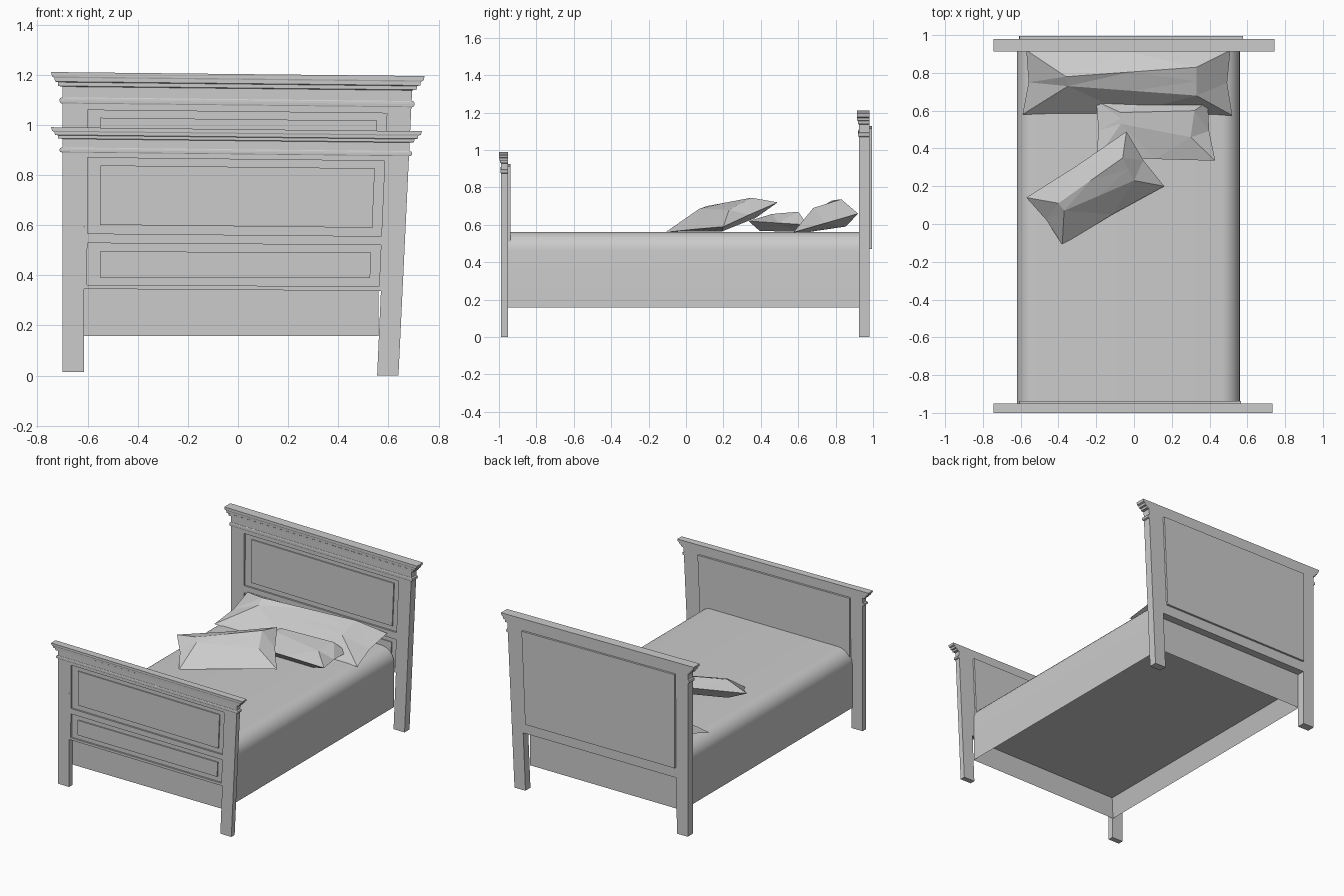
import bpy, bmesh
from mathutils import Vector

cube = bpy.data.objects.get("Cube")
if cube:
    bpy.data.objects.remove(cube, do_unlink=True)

# One plain grey for everything
grey = bpy.data.materials.new("plain grey")
grey.use_nodes = True
GREY = (0.6, 0.6, 0.6, 1)
grey.diffuse_color = GREY
grey.node_tree.nodes["Principled BSDF"].inputs["Base Color"].default_value = GREY


def finish(name, bm):
    bmesh.ops.recalc_face_normals(bm, faces=bm.faces)
    mesh = bpy.data.meshes.new(name)
    bm.to_mesh(mesh)
    bm.free()
    mesh.materials.append(grey)
    obj = bpy.data.objects.new(name, mesh)
    bpy.context.collection.objects.link(obj)
    return obj


def loft(bm, rings):
    """Join equal rings of points into a closed skin."""
    loops = [[bm.verts.new(p) for p in ring] for ring in rings]
    n = len(loops[0])
    for a, b in zip(loops, loops[1:]):
        for i in range(n):
            j = (i + 1) % n
            bm.faces.new((a[i], a[j], b[j], b[i]))
    bm.faces.new(loops[0][::-1])
    bm.faces.new(loops[-1])


def ring(x0, x1, y0, y1, z):
    return [(x0, y0, z), (x1, y0, z), (x1, y1, z), (x0, y1, z)]


def block(bm, x0, x1, y0, y1, z0, z1):
    loft(bm, [ring(x0, x1, y0, y1, z0), ring(x0, x1, y0, y1, z1)])


def lean(bm):
    """The right post splays outward and the left end sits slightly higher."""
    for v in bm.verts:
        t = (v.co.x + 0.7) / 1.34
        z = v.co.z
        v.co.x += 0.048 * z * max(t, 0)
        v.co.z += 0.015 * (1 - t) * min(1, abs(z - 0.43) / 0.15)


LEFT, LEFT_IN, RIGHT_IN, RIGHT = -0.70, -0.615, 0.555, 0.64


def bed_end(name, yf, yb, top, bottom, panels, k, back):
    def part(label, bm):
        lean(bm)
        finish(name + "_" + label, bm)

    neck = top - 0.04 * k
    # Posts
    for side, x0, x1 in (("left", LEFT, LEFT_IN), ("right", RIGHT_IN, RIGHT)):
        bm = bmesh.new()
        block(bm, x0, x1, yf, yb, 0, neck)
        part(side + "_post", bm)

    # Recessed core board with rails and thin stiles in front of it
    ym = yf + 0.012
    bm = bmesh.new()
    block(bm, LEFT_IN, RIGHT_IN, ym, yb, bottom, neck)
    edges = [bottom] + [z for p in panels for z in p] + [neck]
    for z0, z1 in zip(edges[::2], edges[1::2]):
        block(bm, LEFT_IN, RIGHT_IN, yf, ym, z0, z1)
    for z0, z1 in panels:
        block(bm, LEFT_IN, -0.603, yf, ym, z0, z1)
        block(bm, 0.547, RIGHT_IN, yf, ym, z0, z1)
    part("frame", bm)

    # Raised centre panels
    bm = bmesh.new()
    for z0, z1 in panels:
        block(bm, -0.553, 0.51, yf + 0.004, ym, z0 + 0.033, z1 - 0.03)
    part("raised_panels", bm)

    # Crown moulding and bead: (drop below the top, overhang)
    moulding = ((0, .045), (.014, .042), (.018, .032), (.03, .03),
                (.032, .018), (.044, .017), (.046, 0))
    bead = ((.08, .003), (.083, .010), (.09, .012), (.097, .010), (.1, .003))
    for label, profile in (("crown", moulding), ("bead", bead)):
        bm = bmesh.new()
        loft(bm, [ring(LEFT - o, RIGHT + o, yf - min(o * 0.28 + .001, .012),
                       yb, top - d * k) for d, o in reversed(profile)])
        part(label, bm)

    # Backing sheet
    bm = bmesh.new()
    block(bm, -0.61, 0.527, yb, yb + 0.014, back, top - 0.065 * k)
    part("backing", bm)


bed_end("footboard", -0.988, -0.951, 0.975, 0.337,
        ((0.355, 0.52), (0.555, 0.855)), 1.0, 0.50)
bed_end("headboard", 0.925, 0.98, 1.195, 0.40,
        ((0.43, 0.63), (0.68, 1.045)), 1.25, 0.47)

# Mattress and base: rounded long top edges, hollow underneath
bm = bmesh.new()
block(bm, -0.62, 0.56, -0.951, 0.925, 0.157, 0.563)
long_edges = [e for e in bm.edges
              if all(v.co.z > 0.5 for v in e.verts)
              and abs(e.verts[0].co.y - e.verts[1].co.y) > 1]
bmesh.ops.bevel(bm, geom=long_edges, offset=0.1, segments=8,
                profile=0.5, affect='EDGES')
under = min(bm.faces, key=lambda f: f.calc_center_median().z)
bmesh.ops.inset_region(bm, faces=[under], thickness=0.06)
for v in under.verts:
    v.co.z += 0.12
mattress = finish("mattress_base", bm)
bpy.ops.object.select_all(action='DESELECT')
mattress.select_set(True)
bpy.context.view_layer.objects.active = mattress
bpy.ops.object.shade_smooth_by_angle()


# Faceted pillows: four pinched corners with a raised top ring
def pillow(name, corners, crest, floor):
    bm = bmesh.new()
    corners = [Vector(c) for c in corners]
    centre = sum(corners, Vector()) / 4
    under_ring = []
    for c in corners:
        p = c.lerp(centre, 0.38)
        p.z = max(floor, p.z - 0.05)
        under_ring.append(p)
    # seam points pulled inward between the corners
    def with_middles(points, pinch):
        out = []
        for i, p in enumerate(points):
            m = (p + points[(i + 1) % 4]) / 2
            out += [p, m.lerp(centre, pinch)]
        return out
    loft(bm, [with_middles(under_ring, 0), with_middles(corners, 0.04),
              with_middles([Vector(c) for c in crest], 0)])
    bmesh.ops.triangulate(bm, faces=bm.faces)
    finish(name, bm)


pillow("long_pillow",
       [(-.57, .92, .66), (-.59, .58, .56), (.52, .575, .56), (.51, .92, .66)],
       [(-.36, .78, .73), (-.35, .73, .70), (.33, .68, .69), (.33, .83, .737)],
       0.56)
pillow("middle_pillow",
       [(-.20, .65, .60), (-.20, .34, .62), (.43, .335, .62), (.39, .65, .60)],
       [(-.07, .59, .665), (-.07, .53, .66), (.30, .46, .658), (.32, .60, .67)],
       0.565)
pillow("front_pillow",
       [(-.04, .49, .72), (-.57, .14, .66), (-.38, -.11, .56), (.16, .20, .59)],
       [(-.06, .35, .745), (-.40, .11, .70), (-.37, .07, .685), (0, .23, .68)],
       0.565)
